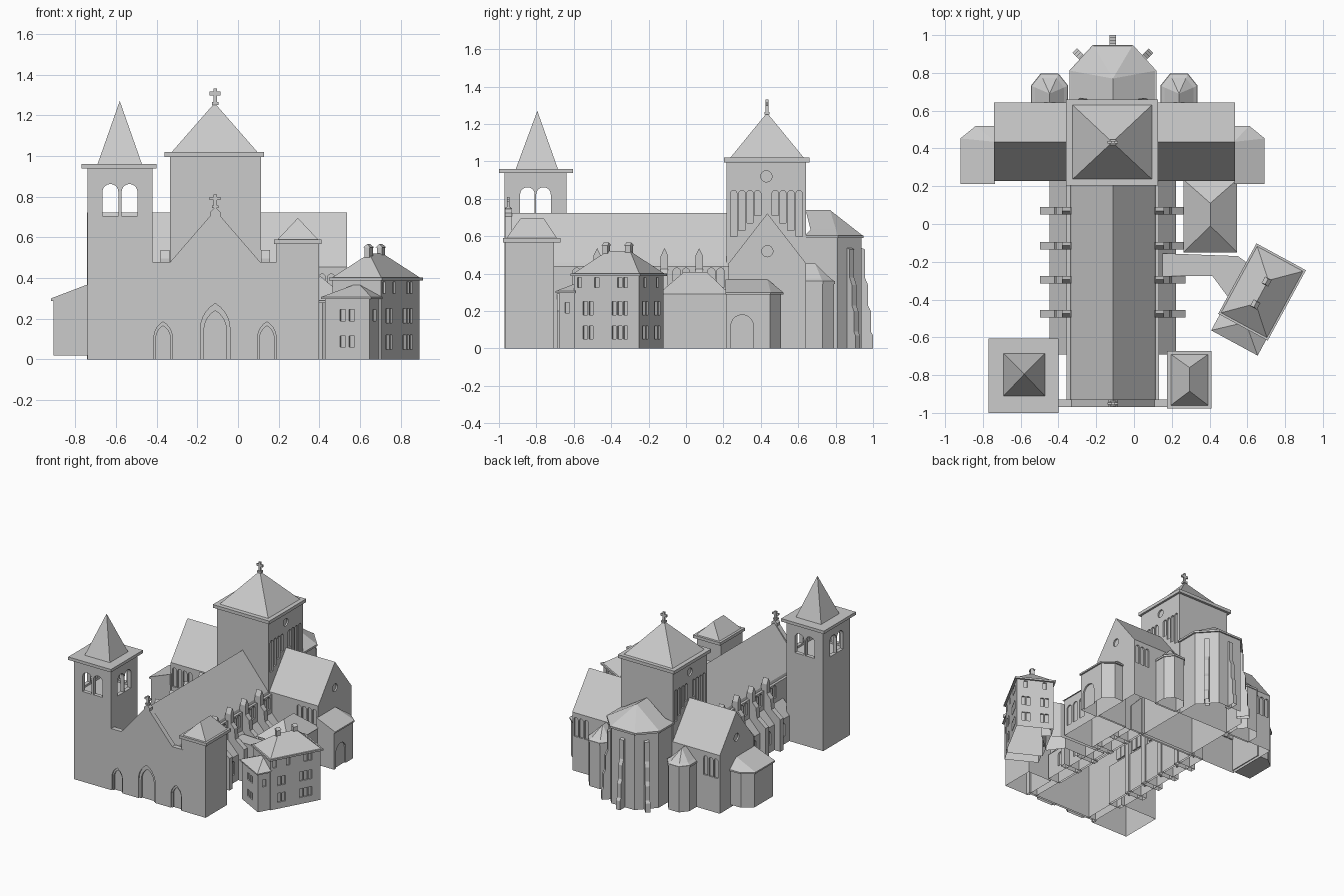
import bpy, bmesh, math
from mathutils import Matrix, Vector

if "Cube" in bpy.data.objects:
    bpy.data.objects.remove(bpy.data.objects["Cube"])

CX = -0.112  # church axis


def loft(name, rings):
    """Skin equal-length rings of points; coincident points weld into ridges or tips."""
    bm = bmesh.new()
    vs = [[bm.verts.new(p) for p in r] for r in rings]
    n = len(rings[0])
    for a, b in zip(vs, vs[1:]):
        for i in range(n):
            bm.faces.new((a[i], a[(i + 1) % n], b[(i + 1) % n], b[i]))
    bm.faces.new(vs[0][::-1])
    bm.faces.new(vs[-1])
    bmesh.ops.remove_doubles(bm, verts=bm.verts, dist=1e-5)
    bmesh.ops.recalc_face_normals(bm, faces=bm.faces)
    me = bpy.data.meshes.new(name)
    bm.to_mesh(me)
    bm.free()
    ob = bpy.data.objects.new(name, me)
    bpy.context.collection.objects.link(ob)
    return ob


def prism(name, pts, axis, a, b):
    put = {'x': lambda u, v, w: (w, u, v), 'y': lambda u, v, w: (u, w, v), 'z': lambda u, v, w: (u, v, w)}[axis]
    return loft(name, [[put(u, v, w) for u, v in pts] for w in (a, b)])


def rect(x0, x1, y0, y1):
    return [(x0, y0), (x1, y0), (x1, y1), (x0, y1)]


def ring(pts, z):
    return [(x, y, z) for x, y in pts]


def box(name, x0, x1, y0, y1, z0, z1):
    return prism(name, rect(x0, x1, y0, y1), 'z', z0, z1)


def hip(name, x0, x1, y0, y1, z0, z1, r0, r1):
    xm = (x0 + x1) / 2
    return loft(name, [ring(rect(x0, x1, y0, y1), z0), ring(rect(xm, xm, r0, r1), z1)])


def arch(c, w, z0, z1, pointed=False):
    h = w / 2
    if pointed:
        s = z1 - w * .866
        right = [(-h + w * math.cos(a), s + w * math.sin(a)) for a in [math.radians(12 * i) for i in range(6)]]
    else:
        s = z1 - h
        right = [(h * math.cos(a), s + h * math.sin(a)) for a in [math.radians(18 * i) for i in range(6)]]
    left = [(-x, z) for x, z in right[-2::-1]]
    return [(c + x, z) for x, z in [(-h, z0), (h, z0)] + right + left]


def disc(c, z, r):
    return [(c + r * math.cos(i * math.pi / 8), z + r * math.sin(i * math.pi / 8)) for i in range(16)]


def cut(ob, cutters):
    for c in cutters:
        m = ob.modifiers.new('cut', 'BOOLEAN')
        m.object, m.operation, m.solver = c, 'DIFFERENCE', 'EXACT'
    dg = bpy.context.evaluated_depsgraph_get()
    me = bpy.data.meshes.new_from_object(ob.evaluated_get(dg))
    ob.modifiers.clear()
    ob.data = me
    for c in cutters:
        bpy.data.objects.remove(c)


def recess(pts, axis, face, s, d=.012):
    return prism('cutter', pts, axis, face - s * d, face + s * .03)


def cross(name, x, y, z, h):
    box(name + '_shaft', x - .009, x + .009, y - .007, y + .007, z, z + h)
    box(name + '_arms', x - .027, x + .027, y - .006, y + .006, z + h * .58, z + h * .8)
    box(name + '_foot', x - .016, x + .016, y - .014, y + .014, z, z + h * .18)


# Nave with clerestory windows, roof and lean-to aisles
YB = [.07, -.115, -.295, -.475]
nave = box('nave', CX - .245, CX + .245, -.945, .25, 0, .44)
cut(nave, [recess(arch(y + dy, .04, .33, .43), 'x', CX + s * .245, s)
           for s in (-1, 1) for y in YB + [-.65] for dy in (.065, .115)])
prism('nave_roof', [(CX - .225, .44), (CX + .225, .44), (CX + .22, .46), (CX, .725), (CX - .22, .46)], 'y', -.945, .25)
for s in (-1, 1):
    X = lambda u: CX + s * u
    aisle = prism('aisle', [(X(.23), 0), (X(.335), 0), (X(.335), .2), (X(.23), .31)], 'y', -.69, .24)
    cut(aisle, [recess(arch(y + .09, .05, .06, .17), 'x', X(.335), s) for y in YB + [-.65]])
    for y in YB:
        prism('flying_buttress', [(X(.22), 0), (X(.385), 0), (X(.385), .25), (X(.31), .31), (X(.30), .39), (X(.22), .48)],
              'y', y - .02, y + .02)
        prism('pinnacle', [(y - .02, .42), (y + .02, .42), (y + .02, .495), (y, .537), (y - .02, .495)],
              'x', X(.225), X(.27))

# West front with three pointed portals
G = [(-.43, 0), (.2, 0), (.2, .48), (CX + .22, .48), (CX + .025, .705), (CX + .025, .725), (CX, .75),
     (CX - .025, .725), (CX - .025, .705), (CX - .22, .48), (-.43, .48)]
front = prism('west_front', G, 'y', -.968, -.93)
cut(front, [recess(arch(CX, .145, -.02, .275, True), 'y', -.968, -1, .01),
            recess(arch(CX, .11, -.02, .24, True), 'y', -.968, -1, .025)] +
    [recess(arch(x, w, -.02, t, True), 'y', -.968, -1, d)
     for x in (-.368, .142) for w, t, d in ((.09, .185, .01), (.07, .165, .022))])
cross('gable_cross', CX, -.95, .745, .065)

# Bell tower with open belfry
tower = box('bell_tower', -.74, -.42, -.97, -.64, 0, .94)
cut(tower, [box('cutter', -.71, -.45, -.94, -.67, .69, .9)] +
    [prism('cutter', arch(-.58 + d, .078, .705, .862), 'y', -1.1, -.5) for d in (-.047, .047)] +
    [prism('cutter', arch(-.805 + d, .078, .705, .862), 'x', -.9, -.3) for d in (-.043, .043)])
box('bell_tower_cornice', -.77, -.4, -1, -.605, .937, .96)
hip('bell_tower_spire', -.69, -.472, -.91, -.685, .96, 1.27, -.795, -.795)

# Small front tower
box('small_tower', .19, .397, -.967, -.705, 0, .57)
box('small_tower_cornice', .176, .41, -.978, -.672, .567, .59)
hip('small_tower_roof', .195, .393, -.96, -.69, .59, .695, -.885, -.76)

# Transept with gable roundels and side windows
prof = [(.228, 0), (.642, 0), (.642, .455), (.435, .722), (.228, .455)]
transept = prism('transept', prof, 'x', -.742, .535)
cut(transept, [recess(disc(.435, .52, .03), 'x', f, s) for f, s in ((-.742, -1), (.535, 1))] +
    [recess(arch(e + s * k, .034, .27, .42), 'y', f, t)
     for e, s in ((-.71, 1), (.503, -1)) for k in (0, .045, .09, .135)
     for f, t in ((.228, -1), (.642, 1)) if not (t > 0 and k > .13)])

# Crossing tower with arcades on both sides
cross_tower = box('crossing_tower', -.335, .112, .217, .642, 0, 1)
cut(cross_tower, [recess(arch(.43 + t * o, .034, z, .845), 'x', f, s)
                  for f, s in ((-.335, -1), (.112, 1)) for t in (-1, 1)
                  for o, z in ((.175, .6), (.131, .63), (.088, .67), (.047, .71))] +
    [recess(disc(.43, .92, .03), 'x', f, s) for f, s in ((-.335, -1), (.112, 1))])
box('crossing_cornice', -.36, .128, .203, .66, .995, 1.02)
hip('crossing_roof', -.325, .095, .237, .63, 1.02, 1.26, .433, .433)
cross('crossing_cross', CX, .433, 1.25, .082)


# Polygonal apses
def scaled(pts, k, c):
    return [(c[0] + (x - c[0]) * k, c[1] + (y - c[1]) * k) for x, y in pts]


def apse(name, pts, c, h, zm, k, zt):
    out = scaled(pts, 1.06, c)
    inn = scaled(pts, k, c)
    loft(name, [ring(pts, 0), ring(pts, h)])
    loft(name + '_cornice', [ring(out, h - .01), ring(out, h + .005)])
    tip = [(c[0], min(y, c[1])) for x, y in pts]
    loft(name + '_roof', [ring(scaled(pts, 1.03, c), h + .005), ring(inn, zm), ring(tip, zt)])


half = [(.217, .64), (.217, .81), (.1, .938)]
main = [(CX + x, y) for x, y in half] + [(CX - x, y) for x, y in half[::-1]]
apse('main_apse', main, (CX, .77), .6, .635, .8, .74)
step = [(-.03, 0), (.062, 0), (.062, .07), (.05, .09), (.05, .2), (.035, .23), (.035, .34), (.018, .38), (.018, .53), (-.03, .55)]
for bx, by, a in ((CX, .938, 90), (CX + .158, .874, 45), (CX - .158, .874, 135)):
    b = prism('apse_buttress', step, 'y', -.017, .017)
    b.data.transform(Matrix.Translation((bx, by, 0)) @ Matrix.Rotation(math.radians(a), 4, 'Z'))
half = [(.093, .63), (.093, .73), (.045, .79)]
for cx in (-.447, .238):
    pts = [(cx + x, y) for x, y in half] + [(cx - x, y) for x, y in half[::-1]]
    apse('side_apse', pts, (cx, .69), .355, .375, .82, .455)

# Chapels at the transept ends
for name, x0, x1, s, zb in (('right_chapel', .53, .68, 1, 0), ('left_chapel', -.735, -.907, -1, .02)):
    pts = [(x0, .217), (x1, .217), (x1, .448), (x1 - s * .075, .508), (x0, .508)]
    wall = loft(name, [ring(pts, zb), ring(pts, .295)])
    if s > 0:
        cut(wall, [recess(arch(.3, .12, -.02, .18), 'x', x1, s)])
    e = [(x0, .212), (x1 + s * .012, .212), (x1 + s * .012, .453), (x1 - s * .07, .52), (x0, .52)]
    t = [(x0, .212), (x0, .212), (x0, .435), (x0, .435), (x0, .435)]
    loft(name + '_roof', [ring(e, .288), ring(e, .3), ring(t, .37)])

# Sacristy with three tall windows, and link to the house
sac = box('sacristy', .275, .535, -.14, .24, 0, .295)
cut(sac, [recess(arch(y, .05, .07, .23), 'x', .535, 1, .008) for y in (-.088, -.02, .05)])
hip('sacristy_roof', .262, .546, -.15, .235, .29, .41, -.01, .11)
prism('link_gallery', [(.15, -.155), (.55, -.17), (.66, -.25), (.5, -.39), (.415, -.275), (.15, -.275)], 'z', 0, .28)

# House: built straight, then turned into place
house = box('house', -.135, .135, -.198, .198, 0, .395)
rows = ((.05, .12), (.18, .25), (.325, .38))
win = []
for i, (a, b) in enumerate(rows):
    ys = (-.165, -.06, .08, .115) if i == 2 else (-.13, -.095, .045, .08, .115)
    xs = (-.07, .07) if i == 2 else (-.085, -.05, .05, .085)
    for s in (-1, 1):
        win += [recess(rect(y - .013, y + .013, a, b), 'x', s * .135, s, .01) for y in ys]
    win += [recess(rect(x - .013, x + .013, a, b), 'y', .198, 1, .01) for x in xs]
cut(house, win)
wing = box('house_wing', -.125, .125, -.295, -.19, 0, .305)
cut(wing, [recess(rect(x - .016, x + .016, a, b), 'y', -.295, -1, .01)
           for x in (-.025, .025) for a, b in ((.06, .115), (.19, .245))] +
    [recess(rect(-.26, -.23, .19, .245), 'x', .125, 1, .01)])
eave = rect(-.14, .14, -.307, -.19)
parts = [house, wing,
         box('house_cornice', -.149, .149, -.212, .212, .388, .402),
         hip('house_roof', -.138, .138, -.2, .2, .402, .52, -.07, .07),
         loft('house_wing_roof', [ring(eave, .297), ring(eave, .307),
                                  ring([(-.02, -.2), (.02, -.2), (.02, -.19), (-.02, -.19)], .365)])]
for x, y in ((0, -.075), (-.005, .06)):
    parts += [box('chimney', x - .014, x + .014, y - .016, y + .016, .46, .55),
              hip('chimney_cap', x - .02, x + .02, y - .02, y + .02, .55, .567, y - .015, y + .015)]
place = Matrix.Translation((.678, -.36, 0)) @ Matrix.Rotation(math.radians(-28.5), 4, 'Z')
for p in parts:
    p.data.transform(place)

# Open undersides: buildings are hollow shells on the ground
for ob in list(bpy.context.collection.objects):
    bm = bmesh.new()
    bm.from_mesh(ob.data)
    low = [f for f in bm.faces if all(v.co.z < .001 for v in f.verts)]
    bmesh.ops.delete(bm, geom=low, context='FACES')
    bm.to_mesh(ob.data)
    bm.free()
